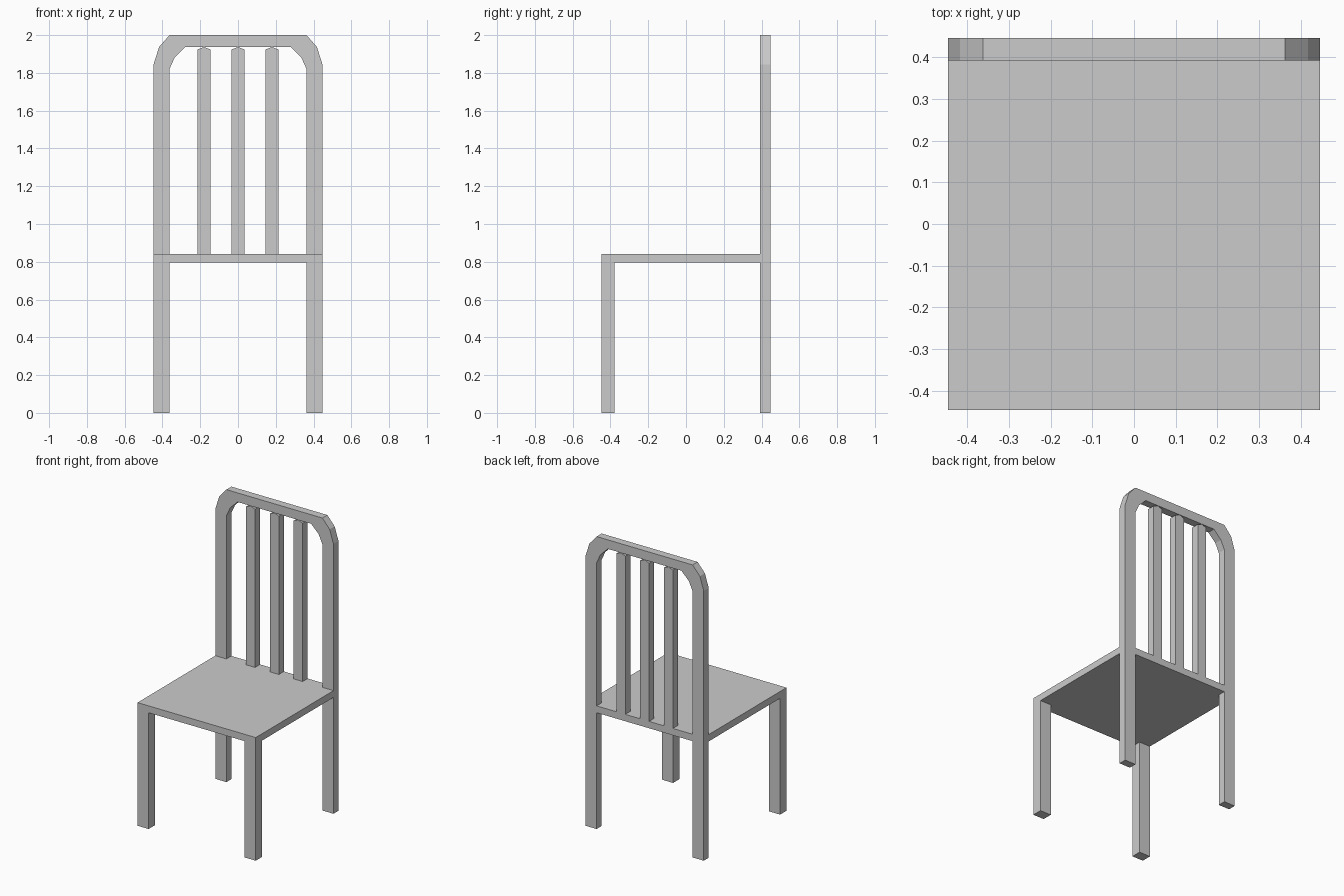
import bpy, bmesh
from mathutils import Vector

if "Cube" in bpy.data.objects:
    bpy.data.objects.remove(bpy.data.objects["Cube"])

W = 0.447                      # half width and half depth
LEG = 0.363                    # inner side of the legs
BACK = 0.393                   # front plane of the backrest
SEAT_LO, SEAT_HI = 0.795, 0.842


def prism(name, points, direction):
    """Closed 3D outline extruded along a direction."""
    bm = bmesh.new()
    face = bm.faces.new([bm.verts.new(p) for p in points])
    ext = bmesh.ops.extrude_face_region(bm, geom=[face])
    verts = [g for g in ext["geom"] if isinstance(g, bmesh.types.BMVert)]
    bmesh.ops.translate(bm, verts=verts, vec=Vector(direction))
    bmesh.ops.recalc_face_normals(bm, faces=bm.faces[:])
    mesh = bpy.data.meshes.new(name)
    bm.to_mesh(mesh)
    bm.free()
    obj = bpy.data.objects.new(name, mesh)
    bpy.context.collection.objects.link(obj)
    return obj


def upright(name, outline):
    """An x/z outline given the thickness of the backrest."""
    return prism(name, [(x, BACK, z) for x, z in outline], (0, W - BACK, 0))


# Seat, notched at the back to fit between the rear posts
half = [(W, -W), (W, BACK), (LEG, BACK), (LEG, W)]
outline = half + [(-x, y) for x, y in reversed(half)]
prism("seat", [(x, y, SEAT_LO) for x, y in outline], (0, 0, SEAT_HI - SEAT_LO))

# Rear legs and arched backrest frame in one piece
outer = [(W, 0), (W, 1.845), (0.418, 1.937), (LEG, 2.0)]
inner = [(LEG, 0), (LEG, 1.82), (0.335, 1.882), (0.278, 1.938)]
frame = (outer + [(-x, z) for x, z in reversed(outer)]
         + [(-x, z) for x, z in inner] + inner[::-1])
upright("back_frame", frame)

# Front legs
for side, s in (("left", -1), ("right", 1)):
    prism("front_leg_" + side,
          [(s * LEG, -W, 0), (s * W, -W, 0), (s * W, -0.378, 0), (s * LEG, -0.378, 0)],
          (0, 0, SEAT_LO))

# Backrest slats with slightly pointed tops
for i, x in enumerate((-0.18, 0.0, 0.18)):
    upright(f"back_slat_{i + 1}",
            [(x - 0.034, SEAT_HI), (x + 0.034, SEAT_HI), (x + 0.034, 1.924),
             (x, 1.937), (x - 0.034, 1.924)])
